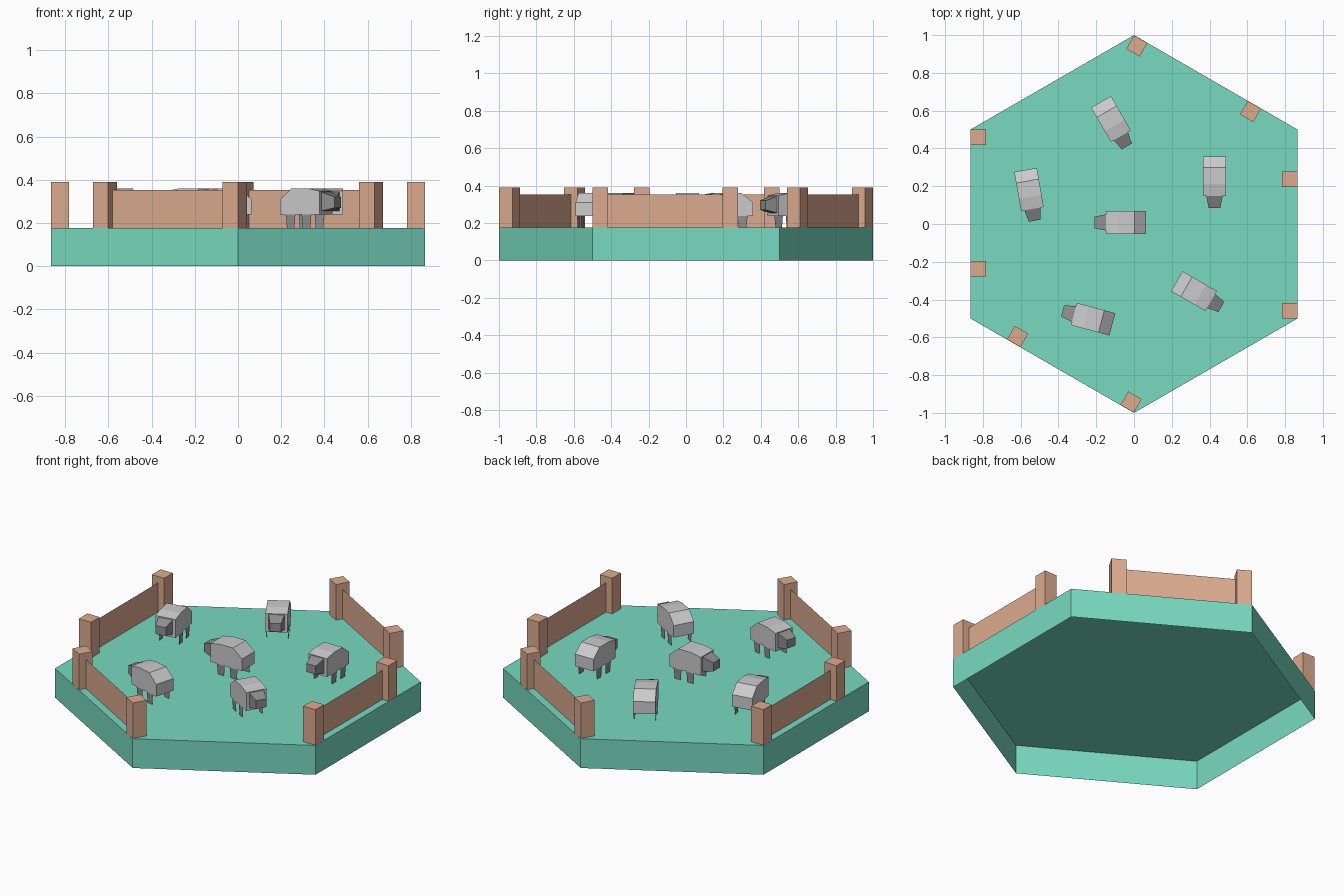
import bpy, bmesh
from math import radians, sin, cos
from mathutils import Matrix, Vector

if "Cube" in bpy.data.objects:
    bpy.data.objects.remove(bpy.data.objects["Cube"])

TOP, POST_TOP, PANEL_TOP = 0.176, 0.39, 0.352


def material(name, rgb):
    m = bpy.data.materials.new(name)
    m.diffuse_color = (*rgb, 1)
    m.use_nodes = True
    m.node_tree.nodes["Principled BSDF"].inputs["Base Color"].default_value = m.diffuse_color
    return m


GRASS = material("grass", (0.19, 0.70, 0.53))
WOOD = material("wood", (0.72, 0.41, 0.28))
DARK = material("dark_grey", (0.28, 0.28, 0.28))


def add(name, bm, mat=None, matrix=None):
    me = bpy.data.meshes.new(name)
    bm.to_mesh(me)
    bm.free()
    ob = bpy.data.objects.new(name, me)
    bpy.context.collection.objects.link(ob)
    if mat:
        me.materials.append(mat)
    if matrix:
        ob.matrix_world = matrix
    return ob


def quad(bm, pts):
    return bm.faces.new([bm.verts.new(p) for p in pts])


def loft(bm, a, b, cap_a=True, cap_b=True):
    """Join two matching rings with side faces and optional caps."""
    va, vb = [bm.verts.new(p) for p in a], [bm.verts.new(p) for p in b]
    n = len(va)
    for i in range(n):
        bm.faces.new((va[i], va[(i + 1) % n], vb[(i + 1) % n], vb[i]))
    if cap_a:
        bm.faces.new(va[::-1])
    if cap_b:
        bm.faces.new(vb)
    bmesh.ops.recalc_face_normals(bm, faces=bm.faces)


# Hexagonal ground tile, hollow and open underneath
bm = bmesh.new()
ring = [(cos(radians(30 + 60 * i)), sin(radians(30 + 60 * i))) for i in range(6)]
loft(bm, [(x, y, 0) for x, y in ring], [(x, y, TOP) for x, y in ring], cap_a=False)
add("ground_tile", bm, GRASS)


# Fences: two square posts with a thin panel between them
def fence(angle, t0, t1):
    rot = Matrix.Rotation(radians(angle), 4, 'Z')
    d, h = 0.824, 0.041
    for t in (t0, t1):
        bm = bmesh.new()
        sq = [(d - h, t - h), (d + h, t - h), (d + h, t + h), (d - h, t + h)]
        loft(bm, [(x, y, TOP) for x, y in sq], [(x, y, POST_TOP) for x, y in sq],
             cap_a=False)
        add("fence_post", bm, WOOD, rot)
    bm = bmesh.new()
    quad(bm, [(d, t0 + h, TOP), (d, t1 - h, TOP), (d, t1 - h, PANEL_TOP), (d, t0 + h, PANEL_TOP)])
    add("fence_panel", bm, WOOD, rot)


for angle in (0, 180):
    fence(angle, -0.458, 0.236)
for angle in (60, 240):
    fence(angle, -0.236, 0.458)


# Sheep: faceted body, tapered head, flat legs; local +x is forward
L, W = 0.105, 0.061
PROFILE = [(-L, 0.238), (L, 0.238), (L, 0.348), (L - 0.065, 0.36),
           (-L + 0.06, 0.36), (-L, 0.31)]


def sheep(x, y, angle):
    m = Matrix.Translation(Vector((x, y, 0))) @ Matrix.Rotation(radians(angle), 4, 'Z')
    bm = bmesh.new()
    loft(bm, [(px, -W, pz) for px, pz in PROFILE], [(px, W, pz) for px, pz in PROFILE])
    add("sheep_body", bm, None, m)

    bm = bmesh.new()

    def section(px, w, z0, z1):
        return [(px, -w, z0), (px, w, z0), (px, w, z1), (px, -w, z1)]
    loft(bm, section(L, 0.043, 0.255, 0.343), section(L + 0.063, 0.031, 0.27, 0.32), cap_a=False)
    add("sheep_head", bm, DARK, m)

    bm = bmesh.new()
    for s in (-W, W):
        for c in (-0.05, 0.035):
            quad(bm, [(c - 0.02, s * 0.97, TOP), (c + 0.02, s * 0.97, TOP),
                      (c + 0.026, s, 0.238), (c - 0.026, s, 0.238)])
    add("sheep_legs", bm, DARK, m)


for spot in [(-0.122, 0.556, -60), (0.426, 0.253, -90), (-0.042, 0.008, 180),
             (0.317, -0.355, -30), (-0.216, -0.504, 165), (-0.556, 0.183, -80)]:
    sheep(*spot)
